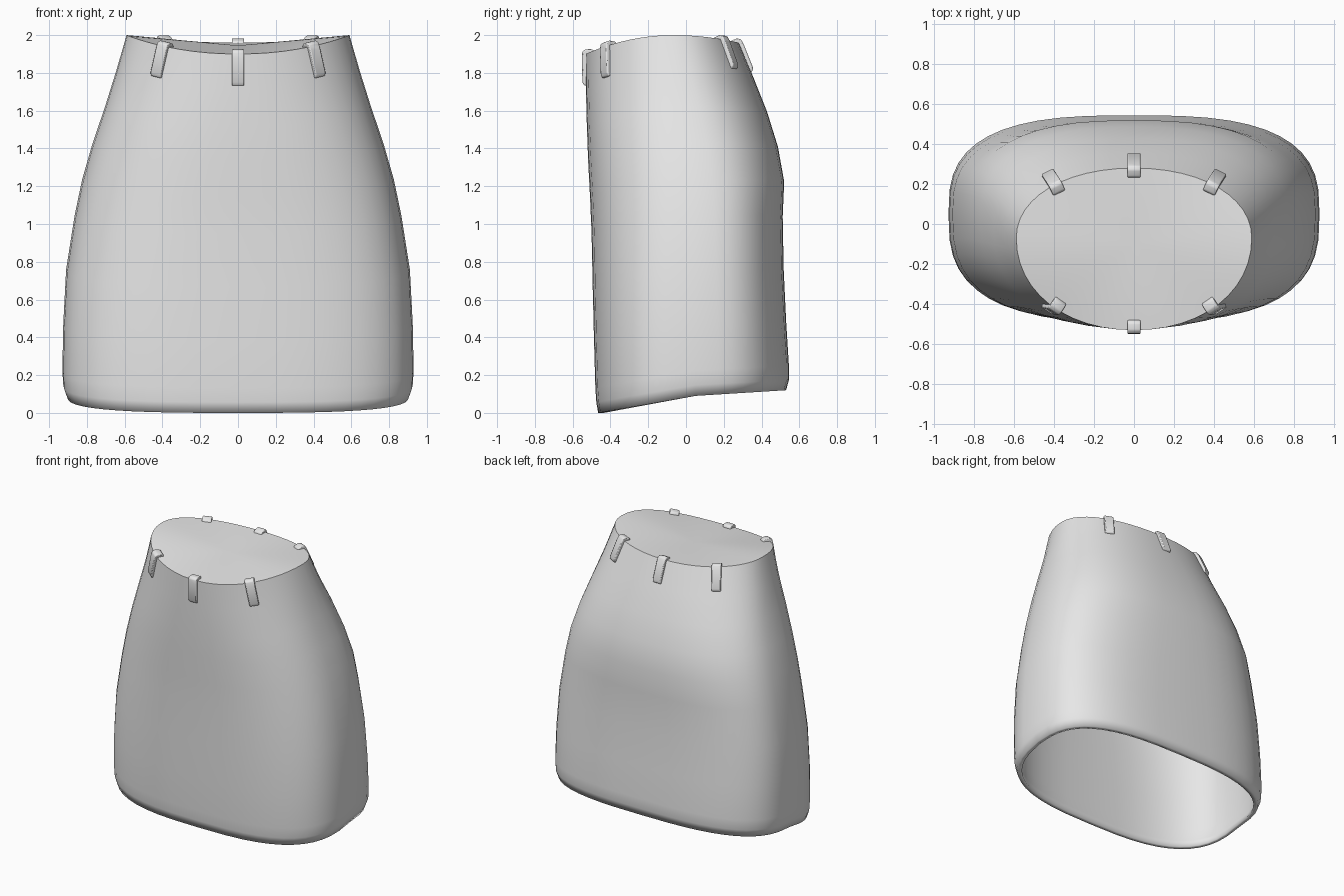
import bpy, bmesh, math
from mathutils import Vector

cube = bpy.data.objects.get("Cube")
if cube:
    bpy.data.objects.remove(cube, do_unlink=True)

grey = bpy.data.materials.new("light_grey_cloth")
grey.use_nodes = True
grey.diffuse_color = (0.8, 0.8, 0.8, 1)
grey.node_tree.nodes["Principled BSDF"].inputs["Base Color"].default_value = (0.8, 0.8, 0.8, 1)

SIDES = 48
# height fraction, half width, front y, back y, y of widest point, squareness
RINGS = [
    (0.00, 0.905, -0.465, 0.530, 0.05, 2.9),
    (0.03, 0.925, -0.475, 0.545, 0.05, 2.9),
    (0.07, 0.930, -0.480, 0.545, 0.05, 2.9),
    (0.20, 0.925, -0.487, 0.530, 0.05, 2.9),
    (0.35, 0.910, -0.494, 0.517, 0.05, 2.8),
    (0.50, 0.865, -0.500, 0.512, 0.05, 2.7),
    (0.60, 0.825, -0.508, 0.520, 0.04, 2.6),
    (0.70, 0.770, -0.518, 0.487, 0.02, 2.5),
    (0.80, 0.705, -0.525, 0.430, -0.01, 2.4),
    (0.90, 0.645, -0.530, 0.357, -0.04, 2.2),
    (1.00, 0.590, -0.532, 0.280, -0.07, 2.1),
]


def surface(ring, angle, inset=0.0):
    """Point on one cross-section of the skirt."""
    t, w, front, back, mid, n = ring
    c, s = math.cos(angle), math.sin(angle)
    depth = (back - mid if s > 0 else mid - front) - inset
    x = (w - inset) * math.copysign(abs(c) ** (2 / n), c)
    v = math.copysign(abs(s) ** (2 / n), s)
    hem = 0.09 + (0.03 * v if v > 0 else 0.09 * v)
    waist = 2.0 - (0.04 if v > 0 else 0.1) * v * v
    return Vector((x, mid + depth * v, hem + t * (waist - hem)))


def finish(name, bm, smooth_angle=None):
    bmesh.ops.recalc_face_normals(bm, faces=bm.faces)
    mesh = bpy.data.meshes.new(name)
    bm.to_mesh(mesh)
    bm.free()
    mesh.materials.append(grey)
    obj = bpy.data.objects.new(name, mesh)
    bpy.context.collection.objects.link(obj)
    bpy.ops.object.select_all(action='DESELECT')
    obj.select_set(True)
    bpy.context.view_layer.objects.active = obj
    if smooth_angle:
        bpy.ops.object.shade_smooth_by_angle(angle=smooth_angle)
    else:
        bpy.ops.object.shade_smooth()
    return obj


angles = [2 * math.pi * i / SIDES for i in range(SIDES)]

# Skirt: inner lining down to the hem, then the outer cloth up to the waist
bm = bmesh.new()
layers = [(r, 0.03) for r in reversed(RINGS[:-1])] + [(r, 0.0) for r in RINGS]
loops = [[bm.verts.new(surface(r, a, inset)) for a in angles] for r, inset in layers]
for lower, upper in zip(loops, loops[1:]):
    for i in range(SIDES):
        j = (i + 1) % SIDES
        bm.faces.new((lower[i], lower[j], upper[j], upper[i]))
finish("skirt_body", bm)

# Saddle-shaped cover closing the waist
bm = bmesh.new()
rim = [bm.verts.new(surface(RINGS[-1], a)) for a in angles]
centre = bm.verts.new((0, -0.1, 1.945))
for i in range(SIDES):
    bm.faces.new((rim[i], rim[(i + 1) % SIDES], centre))
finish("waist_cover", bm)

# Belt loops hooked over the waist edge: (outward, downward) outline
HOOK = [(-0.05, 0.015), (-0.05, -0.012), (-0.035, -0.025), (0.0, -0.025), (0.017, -0.012),
        (0.02, 0.02), (0.018, 0.15), (0.008, 0.168), (-0.015, 0.168), (-0.015, 0.015)]


def belt_loop(name, degrees):
    a = math.radians(degrees)
    top = surface(RINGS[-1], a)
    down = (surface(RINGS[-2], a) - top).normalized()
    side = (surface(RINGS[-1], a + 0.05) - surface(RINGS[-1], a - 0.05)).normalized()
    out = down.cross(side).normalized()
    if out.dot(top - Vector((0, -0.1, top.z))) < 0:
        out.negate()
    side = out.cross(down)
    bm = bmesh.new()
    ends = [[bm.verts.new(top + out * o + down * d + side * k) for o, d in HOOK]
            for k in (-0.033, 0.033)]
    for end in ends:
        bm.faces.new(end)
    for i in range(len(HOOK)):
        j = (i + 1) % len(HOOK)
        bm.faces.new((ends[0][i], ends[0][j], ends[1][j], ends[1][i]))
    obj = finish(name, bm, math.radians(50))
    bevel = obj.modifiers.new("soft_edges", 'BEVEL')
    bevel.width = 0.006
    bevel.segments = 2


for face, middle in (("front", -90), ("back", 90)):
    for label, turn in (("a", -41), ("b", 0), ("c", 41)):
        belt_loop(f"{face}_belt_loop_{label}", middle + turn)
